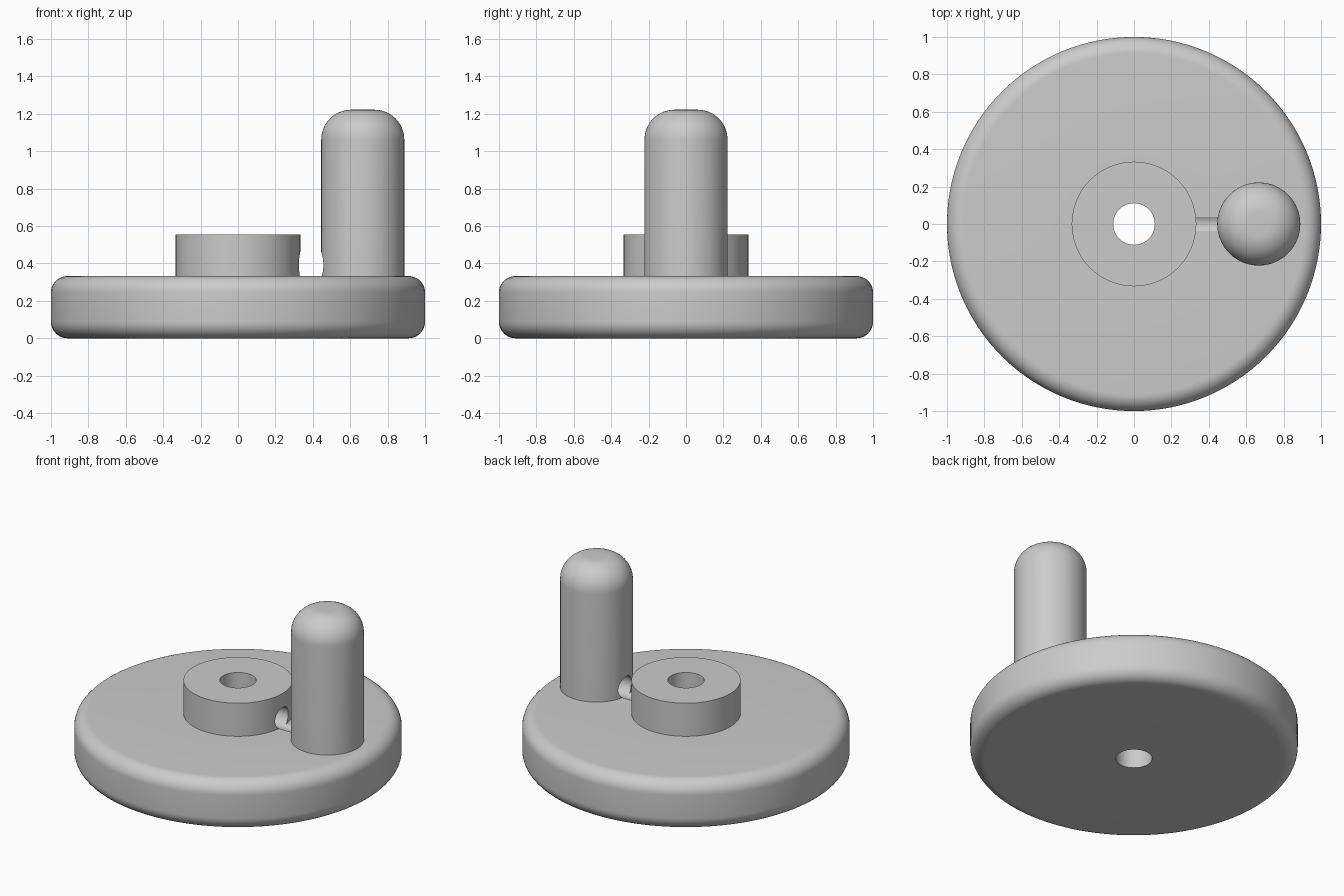
import bpy, bmesh, math
from mathutils import Matrix, Vector

if "Cube" in bpy.data.objects:
    bpy.data.objects.remove(bpy.data.objects["Cube"], do_unlink=True)

SEGMENTS = 128
grey = bpy.data.materials.new("plain_grey")
grey.use_nodes = True
grey.diffuse_color = (0.6, 0.6, 0.6, 1)
grey.node_tree.nodes["Principled BSDF"].inputs["Base Color"].default_value = grey.diffuse_color


def arc(cx, cz, r, start, end, steps=12):
    """Quarter-round points for a turned profile, angles in degrees."""
    angles = [math.radians(start + (end - start) * i / steps) for i in range(steps + 1)]
    return [(cx + r * math.cos(a), cz + r * math.sin(a)) for a in angles]


def lathe(name, profile, x=0.0):
    """Turn a (radius, height) profile about a vertical axis at x."""
    bm = bmesh.new()
    rings = []
    for r, z in profile:
        if r == 0:
            rings.append([bm.verts.new((x, 0, z))])
        else:
            turns = [2 * math.pi * i / SEGMENTS for i in range(SEGMENTS)]
            rings.append([bm.verts.new((x + r * math.cos(t), r * math.sin(t), z)) for t in turns])
    for low, high in zip(rings, rings[1:]):
        for i in range(SEGMENTS):
            j = (i + 1) % SEGMENTS
            if len(low) == 1:
                bm.faces.new((low[0], high[j], high[i]))
            elif len(high) == 1:
                bm.faces.new((low[i], low[j], high[0]))
            else:
                bm.faces.new((low[i], low[j], high[j], high[i]))
    bmesh.ops.recalc_face_normals(bm, faces=bm.faces)
    return finish(name, bm)


def finish(name, bm):
    mesh = bpy.data.meshes.new(name)
    bm.to_mesh(mesh)
    bm.free()
    obj = bpy.data.objects.new(name, mesh)
    bpy.context.collection.objects.link(obj)
    mesh.materials.append(grey)
    return obj


def boolean(obj, other, operation):
    mod = obj.modifiers.new(operation.title(), "BOOLEAN")
    mod.operation = operation
    mod.solver = "EXACT"
    mod.object = other
    other.hide_render = True
    other.hide_set(True)


# Wheel disc with rounded rims, raised hub and central bore
TOP, HUB_TOP, HUB_R, BORE, ROUND = 0.333, 0.556, 0.333, 0.111, 0.089
outline = [(BORE, 0)]
outline += arc(1 - ROUND, ROUND, ROUND, -90, 0)
outline += arc(1 - ROUND, TOP - ROUND, ROUND, 0, 90)
outline += [(HUB_R, TOP), (HUB_R, HUB_TOP), (BORE, HUB_TOP), (BORE, 0)]
wheel = lathe("crank_wheel", outline)
bm = bmesh.new()
bm.from_mesh(wheel.data)
bmesh.ops.remove_doubles(bm, verts=bm.verts, dist=1e-5)
bmesh.ops.recalc_face_normals(bm, faces=bm.faces)
bm.to_mesh(wheel.data)
bm.free()

# Upright handle with a domed end, its foot sunk into the disc
GRIP_X, GRIP_R, GRIP_TOP, DOME = 0.667, 0.222, 1.222, 0.16
grip = [(0, 0.2), (GRIP_R, 0.2)]
grip += arc(GRIP_R - DOME, GRIP_TOP - DOME, DOME, 0, 90, 16) + [(0, GRIP_TOP)]
handle = lathe("handle", grip, GRIP_X)

# Radial set-screw hole through the hub wall, ending inside the handle
bm = bmesh.new()
bmesh.ops.create_cone(bm, cap_ends=True, segments=48, radius1=0.07, radius2=0.07, depth=GRIP_X)
bmesh.ops.transform(bm, verts=bm.verts, matrix=Matrix.Translation(Vector((GRIP_X / 2, 0, 0.392)))
                    @ Matrix.Rotation(math.pi / 2, 4, "Y"))
drill = finish("screw_hole_cutter", bm)

boolean(wheel, handle, "UNION")
boolean(wheel, drill, "DIFFERENCE")

# Apply the cuts and remove the helpers
bpy.context.view_layer.update()
solid = bpy.data.meshes.new_from_object(wheel.evaluated_get(bpy.context.evaluated_depsgraph_get()))
wheel.modifiers.clear()
wheel.data = solid
for helper in (handle, drill):
    bpy.data.objects.remove(helper, do_unlink=True)

bpy.ops.object.select_all(action="DESELECT")
wheel.select_set(True)
bpy.context.view_layer.objects.active = wheel
bpy.ops.object.shade_smooth_by_angle(angle=math.radians(30))
